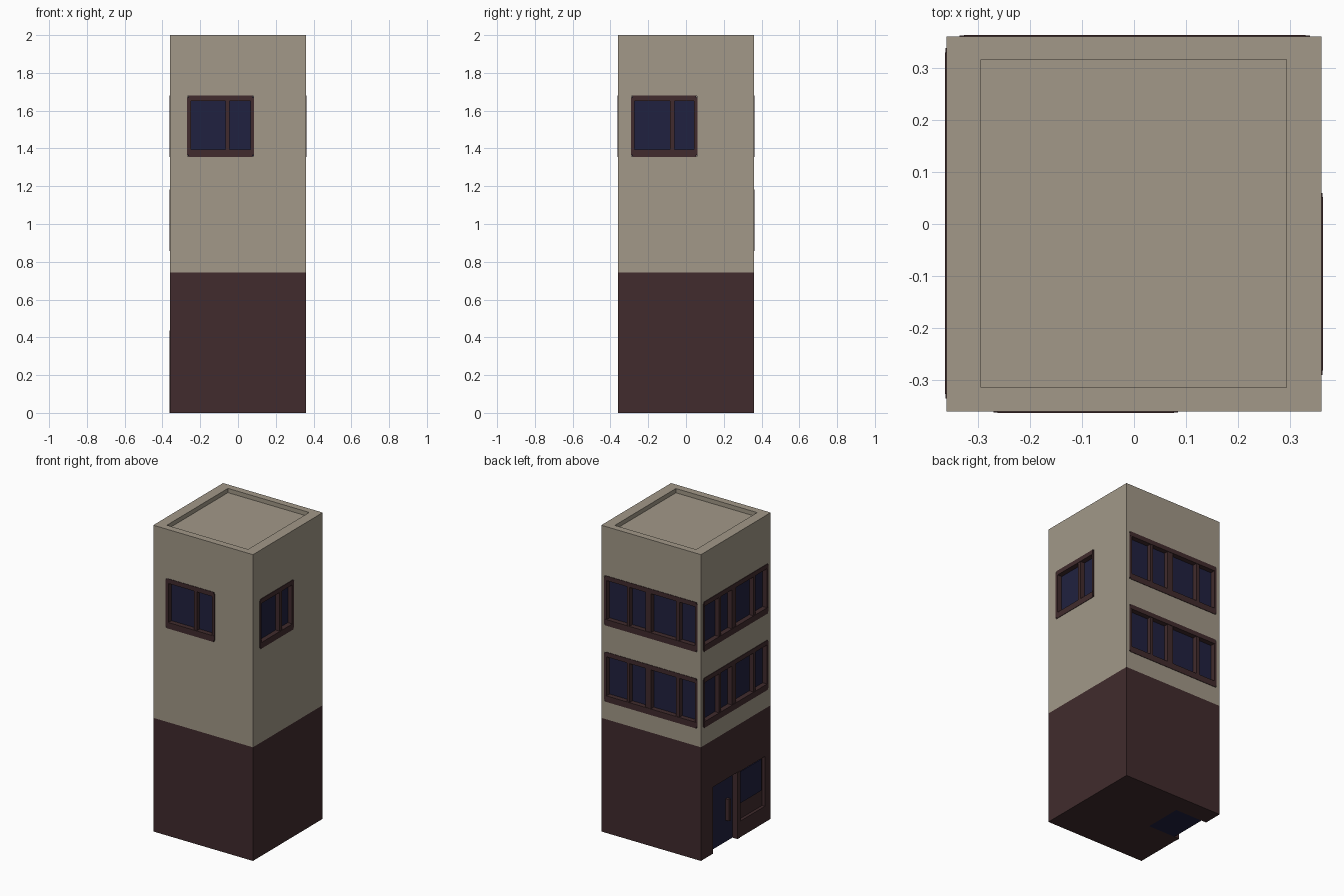
import bpy, bmesh
from mathutils import Matrix, Vector
from math import radians

if "Cube" in bpy.data.objects:
    bpy.data.objects.remove(bpy.data.objects["Cube"])

H = 0.36          # half width of the tower
DEPTH = 0.035     # depth of the window recess


def material(name, rgb):
    m = bpy.data.materials.new(name)
    m.diffuse_color = (*rgb, 1)
    m.use_nodes = True
    m.node_tree.nodes["Principled BSDF"].inputs["Base Color"].default_value = m.diffuse_color
    return m


TAN = material("tan_plaster", (0.36, 0.314, 0.246))
BROWN = material("dark_brown", (0.052, 0.024, 0.026))
BLUE = material("dark_blue_glass", (0.0145, 0.0152, 0.05))


def add_box(bm, lo, hi, rot=0):
    lo, hi = Vector(lo), Vector(hi)
    mat = (Matrix.Rotation(radians(90 * rot), 4, 'Z')
           @ Matrix.Translation((lo + hi) / 2)
           @ Matrix.Diagonal((*(hi - lo), 1)))
    bmesh.ops.create_cube(bm, size=1, matrix=mat)


def wall_box(bm, side, u0, u1, z0, z1, d0, d1):
    """Box on a wall: side 0 front, 1 right, 2 back, 3 left; d is depth into the wall."""
    add_box(bm, (u0, -H + d0, z0), (u1, -H + d1, z1), side)


def finish(bm, name, mat=None):
    me = bpy.data.meshes.new(name)
    bm.to_mesh(me)
    bm.free()
    ob = bpy.data.objects.new(name, me)
    bpy.context.collection.objects.link(ob)
    if mat:
        me.materials.append(mat)
    return ob


def cut(ob, cutter):
    mod = ob.modifiers.new("openings", 'BOOLEAN')
    mod.operation = 'DIFFERENCE'
    mod.solver = 'EXACT'
    mod.object = cutter
    cutter.hide_render = True
    cutter.hide_viewport = True
    cutter.display_type = 'WIRE'


# window layouts: outer left, outer right, panes
front = (-0.27, 0.085, [(-0.25, -0.065), (-0.045, 0.065)])
right = (-0.29, 0.06, [(-0.272, -0.085), (-0.062, 0.042)])
wide = (-0.338, 0.335, [(-0.32, -0.175), (-0.155, -0.042), (0.0, 0.18), (0.205, 0.318)])
windows = [(0, front, 1.355), (1, right, 1.355)]
windows += [(s, wide, z) for s in (2, 3) for z in (0.857, 1.355)]

# window frames, glass and the openings for them
frames, glass, holes = bmesh.new(), bmesh.new(), bmesh.new()
for side, (a, b, panes), z in windows:
    z0, z1, top = z + 0.04, z + 0.295, z + 0.325
    wall_box(holes, side, a + 0.002, b - 0.002, z + 0.002, top - 0.002, -0.02, DEPTH)
    wall_box(glass, side, a + 0.004, b - 0.004, z + 0.004, top - 0.004, DEPTH - 0.006, DEPTH)
    wall_box(frames, side, a + 0.008, b - 0.008, z, z0, -0.003, DEPTH)      # sill
    wall_box(frames, side, a + 0.008, b - 0.008, z1, top, -0.003, DEPTH)    # lintel
    edges = [a] + [u for p in panes for u in p] + [b]
    for i, (u0, u1) in enumerate(zip(edges[::2], edges[1::2])):             # posts
        outer = i in (0, len(panes))
        lo, hi = (z + 0.01, top - 0.01) if outer else (z0, z1)
        wall_box(frames, side, u0, u1, lo, hi, -0.002 if outer else 0.0, DEPTH)
finish(frames, "window_frames", BROWN)
finish(glass, "window_glass", BLUE)

# upper walls with sunken roof
bm = bmesh.new()
add_box(bm, (-H, -H, 0.742), (H, H, 2))
walls = finish(bm, "upper_walls", TAN)
add_box(holes, (-0.294, -0.314, 1.972), (0.293, 0.316, 2.1))
cut(walls, finish(holes, "upper_cutter", TAN))

# dark ground floor with doorway and shop window on the left side
bm = bmesh.new()
add_box(bm, (-H, -H, 0), (H, H, 0.742))
base = finish(bm, "ground_floor", BROWN)
bm = bmesh.new()
wall_box(bm, 3, -0.235, 0.015, -0.05, 0.435, -0.02, 0.23)
wall_box(bm, 3, 0.05, 0.30, 0.105, 0.43, -0.02, 0.02)
cut(base, finish(bm, "ground_cutter", BROWN))

bm = bmesh.new()
wall_box(bm, 3, -0.235, 0.015, 0, 0.435, 0.035, 0.23)
finish(bm, "door_glass", BLUE)
bm = bmesh.new()
wall_box(bm, 3, 0.068, 0.285, 0.21, 0.415, 0.014, 0.02)
finish(bm, "shop_window_glass", BLUE)

# door handle and the post beside the door
bm = bmesh.new()
wall_box(bm, 3, -0.055, -0.035, 0.14, 0.28, 0.01, 0.036)
wall_box(bm, 3, 0.015, 0.04, 0, 0.435, -0.002, 0.02)
finish(bm, "door_handle_and_post", BROWN)
